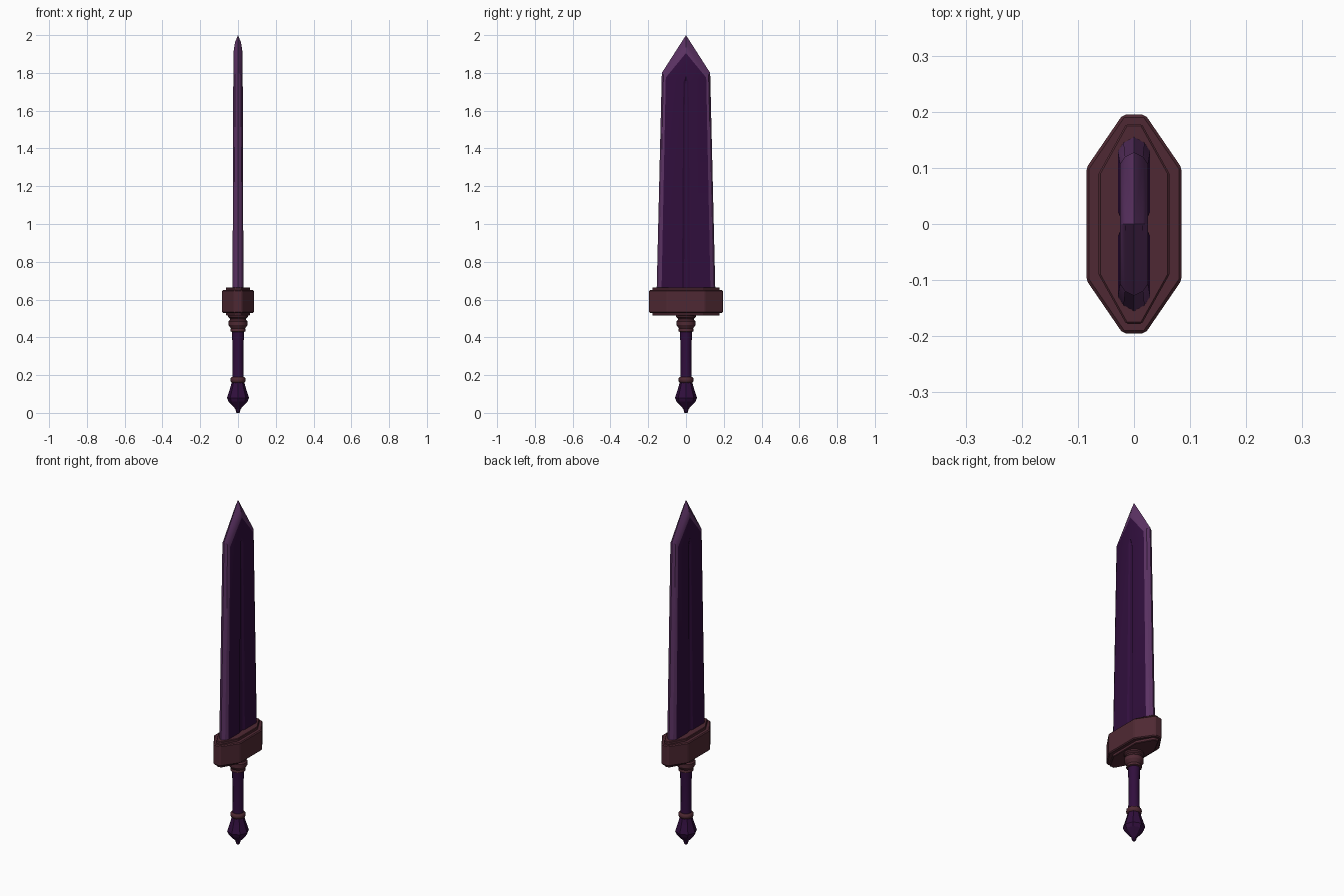
import bpy, bmesh, math

if "Cube" in bpy.data.objects:
    bpy.data.objects.remove(bpy.data.objects["Cube"])


def material(name, rgb):
    m = bpy.data.materials.new(name)
    m.diffuse_color = (*rgb, 1)
    m.use_nodes = True
    m.node_tree.nodes["Principled BSDF"].inputs["Base Color"].default_value = m.diffuse_color
    return m


DARK = material("dark purple", (0.030, 0.0045, 0.046))
EDGE = material("edge purple", (0.105, 0.032, 0.125))
BROWN = material("red brown", (0.078, 0.022, 0.033))


def finish(bm, name, mats, angle=None, bevel=0):
    bmesh.ops.remove_doubles(bm, verts=bm.verts, dist=1e-5)
    bmesh.ops.recalc_face_normals(bm, faces=bm.faces)
    me = bpy.data.meshes.new(name)
    bm.to_mesh(me)
    bm.free()
    ob = bpy.data.objects.new(name, me)
    bpy.context.collection.objects.link(ob)
    for m in mats:
        me.materials.append(m)
    if bevel:
        b = ob.modifiers.new("bevel", "BEVEL")
        b.width, b.segments = bevel, 1
    if angle:
        bpy.context.view_layer.objects.active = ob
        ob.select_set(True)
        bpy.ops.object.shade_smooth_by_angle(angle=math.radians(angle))
        ob.select_set(False)
    return ob


def lathe(name, profile, sides, mat, angle=None):
    """Closed turned part from (radius, z) points."""
    bm = bmesh.new()
    rings = [[bm.verts.new((r * math.cos(2 * math.pi * i / sides),
                            r * math.sin(2 * math.pi * i / sides), z))
              for i in range(sides)] for r, z in profile]
    for a, b in zip(rings, rings[1:]):
        for i in range(sides):
            j = (i + 1) % sides
            bm.faces.new((a[i], a[j], b[j], b[i]))
    bm.faces.new(rings[0])
    bm.faces.new(rings[-1])
    return finish(bm, name, [mat], angle)


def octagon_block(name, tip_x, half_x, shoulder_y, half_y, z0, z1, bevel):
    """Long octagonal plate, pointed toward +y and -y."""
    q = [(tip_x, half_y), (half_x, shoulder_y), (half_x, -shoulder_y), (tip_x, -half_y)]
    outline = q + [(-x, y) for x, y in reversed(q)]
    bm = bmesh.new()
    face = bm.faces.new([bm.verts.new((x, y, z0)) for x, y in outline])
    top = bmesh.ops.extrude_face_region(bm, geom=[face])["geom"]
    bmesh.ops.translate(bm, vec=(0, 0, z1 - z0),
                        verts=[v for v in top if isinstance(v, bmesh.types.BMVert)])
    return finish(bm, name, [BROWN], bevel=bevel)


# Blade: rounded light bevel around a dark flat with a central groove
outer = [(-0.156, 0.62), (-0.128, 1.80), (0, 2.0), (0.128, 1.80), (0.156, 0.62)]
inner = [(-0.130, 0.62), (-0.107, 1.775), (0, 1.905), (0.107, 1.775), (0.130, 0.62)]
groove = [(-0.022, 0.62), (-0.014, 1.75), (0, 1.785), (0.014, 1.75), (0.022, 0.62)]
floor = [(y * 0.45, z - (0.02 if z > 1 else 0)) for y, z in groove]

bm = bmesh.new()


def ring(points, depth, side):
    return [bm.verts.new((side * depth * (1 - 0.12 * (z - 0.62)), y, z)) for y, z in points]


def strip(a, b, mat):
    for i in range(4):
        bm.faces.new((a[i], a[i + 1], b[i + 1], b[i])).material_index = mat


for side in (1, -1):
    mid = [(o[0] + 0.4 * (n[0] - o[0]), o[1] + 0.4 * (n[1] - o[1]))
           for o, n in zip(outer, inner)]
    o, m, n = ring(outer, 0, side), ring(mid, 0.019, side), ring(inner, 0.029, side)
    g, f = ring(groove, 0.029, side), ring(floor, 0.022, side)
    strip(o, m, 1)
    strip(m, n, 1)
    strip(n, g, 0)
    strip(g, f, 0)
    bm.faces.new(f)
finish(bm, "blade", [DARK, EDGE], angle=28)

# Guard: thick octagonal block with a stepped plate above and below
octagon_block("guard_block", 0.02, 0.085, 0.10, 0.195, 0.53, 0.65, 0.005)
octagon_block("guard_top_plate", 0.014, 0.063, 0.09, 0.178, 0.64, 0.665, 0.003)
octagon_block("guard_bottom_plate", 0.014, 0.063, 0.09, 0.178, 0.515, 0.54, 0.003)

# Collar under the guard
lathe("collar", [(0.052, 0.52), (0.052, 0.507), (0.043, 0.50), (0.043, 0.492),
                 (0.050, 0.485), (0.050, 0.465), (0.038, 0.446), (0.040, 0.440),
                 (0.040, 0.432), (0.031, 0.428)], 16, BROWN, 30)

# Grip, slightly waisted
lathe("grip", [(0.033, 0.435), (0.031, 0.40), (0.028, 0.32), (0.028, 0.27),
               (0.031, 0.17)], 12, DARK, 40)

# Ring between grip and pommel
lathe("pommel_ring", [(0.032, 0.19), (0.039, 0.184), (0.041, 0.174),
                      (0.038, 0.164), (0.030, 0.158)], 16, BROWN, 40)

# Faceted pommel with a small end button
lathe("pommel", [(0.032, 0.165), (0.042, 0.13), (0.058, 0.08), (0.050, 0.06),
                 (0.013, 0.02), (0.011, 0.005), (0.006, 0.0)], 8, DARK)
